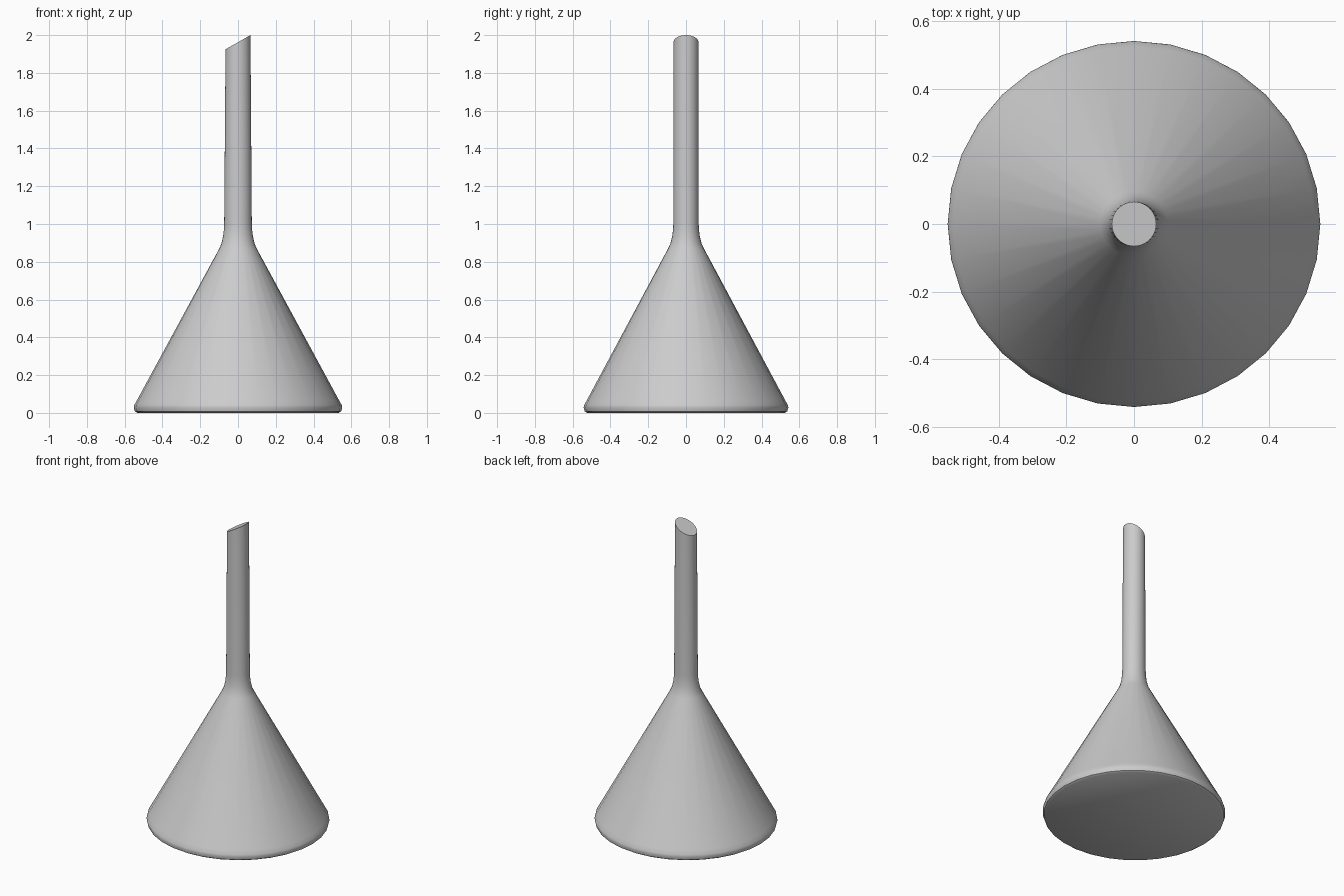
import bpy, bmesh, math

if "Cube" in bpy.data.objects:
    bpy.data.objects.remove(bpy.data.objects["Cube"])

SIDES = 32
# (x radius, y radius, z) of each ring, from base to spout tip
profile = [
    (0.533, 0.523, 0.0), (0.546, 0.536, 0.008), (0.552, 0.542, 0.028),
    (0.549, 0.539, 0.042), (0.536, 0.526, 0.065),
    (0.100, 0.096, 0.868), (0.088, 0.083, 0.895), (0.079, 0.073, 0.935),
    (0.074, 0.068, 0.975), (0.073, 0.067, 1.01), (0.066, 0.066, 2.0),
]

bm = bmesh.new()
rings = []
for i, (rx, ry, z) in enumerate(profile):
    ring = []
    for k in range(SIDES):
        a = 2 * math.pi * k / SIDES
        x, y = rx * math.cos(a), ry * math.sin(a)
        # slanted cut at the spout tip
        h = 1.9625 + 0.0375 * x / rx if i == len(profile) - 1 else z
        ring.append(bm.verts.new((x, y, h)))
    rings.append(ring)

# side walls
for lo, hi in zip(rings, rings[1:]):
    for k in range(SIDES):
        n = (k + 1) % SIDES
        bm.faces.new((lo[k], lo[n], hi[n], hi[k]))

# closed mouth and spout end
bm.faces.new(rings[0][::-1])
bm.faces.new(rings[-1])

mesh = bpy.data.meshes.new("funnel")
bm.to_mesh(mesh)
bm.free()
funnel = bpy.data.objects.new("funnel", mesh)
bpy.context.collection.objects.link(funnel)
bpy.context.view_layer.objects.active = funnel
funnel.select_set(True)
bpy.ops.object.shade_smooth_by_angle(angle=math.radians(40))
